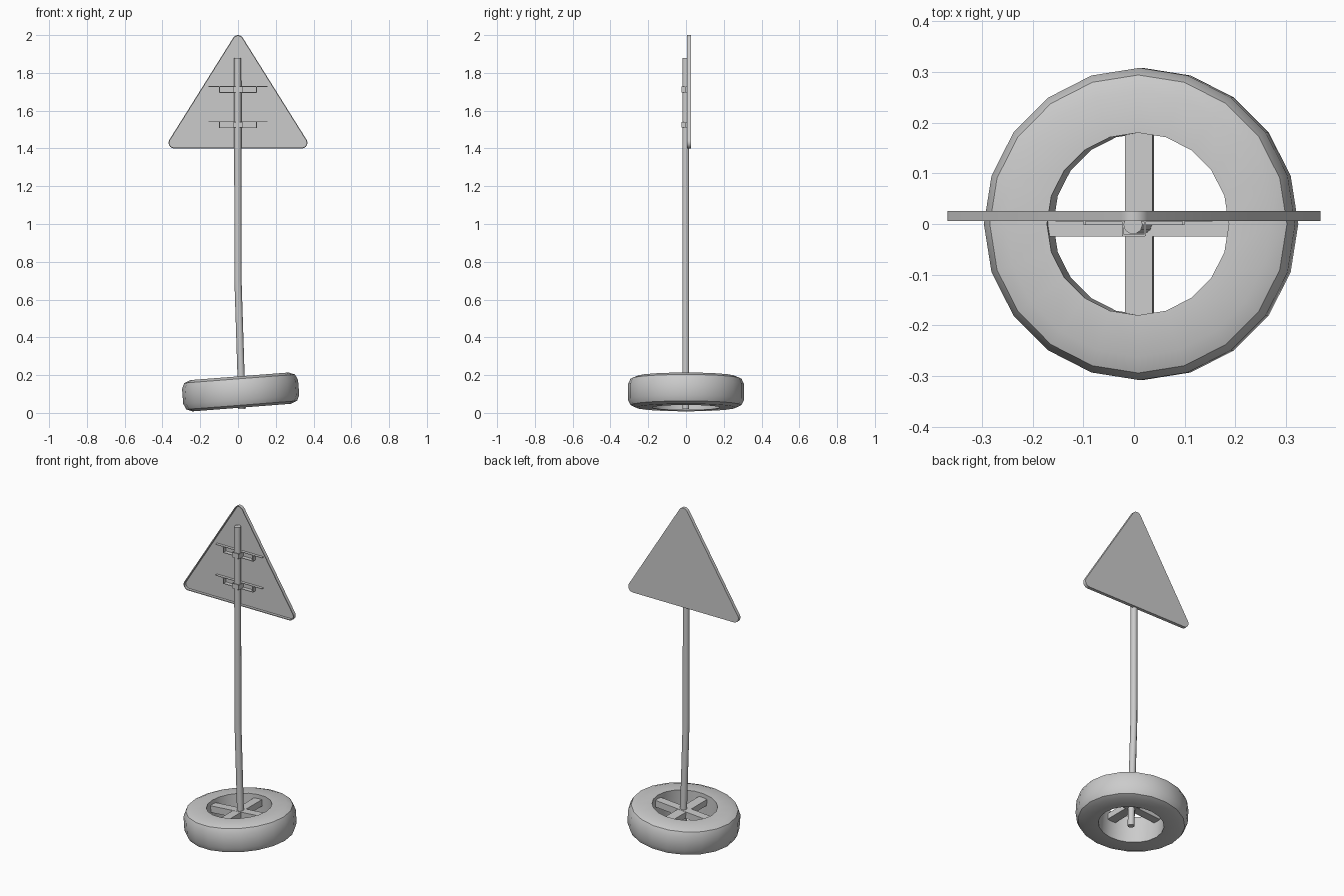
import bpy, bmesh, math
from mathutils import Matrix, Vector

if "Cube" in bpy.data.objects:
    bpy.data.objects.remove(bpy.data.objects["Cube"])


def finish(name, bm, smooth=None):
    bmesh.ops.recalc_face_normals(bm, faces=bm.faces[:])
    me = bpy.data.meshes.new(name)
    bm.to_mesh(me)
    bm.free()
    ob = bpy.data.objects.new(name, me)
    bpy.context.collection.objects.link(ob)
    if smooth:
        bpy.ops.object.select_all(action='DESELECT')
        ob.select_set(True)
        bpy.context.view_layer.objects.active = ob
        bpy.ops.object.shade_smooth_by_angle(angle=math.radians(smooth))
    return ob


def skin(name, loops, ring=False, smooth=None, matrix=None):
    """Bridge equal-length closed loops; cap the ends or close into a ring."""
    bm = bmesh.new()
    vs = [[bm.verts.new(p) for p in loop] for loop in loops]
    n = len(vs[0])
    pairs = list(zip(vs, vs[1:] + vs[:1])) if ring else list(zip(vs, vs[1:]))
    for a, b in pairs:
        for i in range(n):
            j = (i + 1) % n
            bm.faces.new((a[i], a[j], b[j], b[i]))
    if not ring:
        bm.faces.new(vs[0])
        bm.faces.new(vs[-1])
    if matrix:
        bm.transform(matrix)
    return finish(name, bm, smooth)


def boxes(name, specs, matrix=None):
    """One object from boxes given as (centre, size)."""
    bm = bmesh.new()
    for c, s in specs:
        m = Matrix.Translation(Vector(c)) @ Matrix.Diagonal((*s, 1))
        bmesh.ops.create_cube(bm, size=1, matrix=m)
    if matrix:
        bm.transform(matrix)
    return finish(name, bm)


def circle(r, z, n, cx=0, cy=0):
    return [(cx + r * math.cos(math.tau * i / n),
             cy + r * math.sin(math.tau * i / n), z) for i in range(n)]


# tilted tyre used as the base
tilt = Matrix.Translation((0.014, 0, 0.111)) @ Matrix.Rotation(math.radians(-4.4), 4, 'Y')
profile = [(0.18, 0.083), (0.262, 0.083), (0.294, 0.07), (0.308, 0.04),
           (0.308, -0.04), (0.294, -0.07), (0.262, -0.083), (0.18, -0.083)]
skin("tyre_base", [circle(r, z, 20) for r, z in profile], ring=True,
     smooth=25, matrix=tilt)

# crossed bars holding the pole inside the tyre
boxes("cross_bars", [((0, 0, 0.04), (0.37, 0.05, 0.04)),
                     ((0, 0, 0.04), (0.054, 0.37, 0.038))], tilt)

# slightly bent pole
path = [(0.02, 0.02), (0.016, 0.2), (0.0, 0.7), (-0.002, 1.88)]
skin("pole", [circle(0.019, z, 10, x, -0.001) for x, z in path], smooth=40)


# triangular sign pan, open toward the front
def triangle(r, y):
    pts = []
    for cx, cz, a0, a1 in ((0, 1.97, 32, 148), (-0.338, 1.43, 148, 270),
                           (0.338, 1.43, 270, 392)):
        for k in range(7):
            a = math.radians(a0 + (a1 - a0) * k / 6)
            pts.append((cx + r * math.cos(a), y, cz + r * math.sin(a)))
    return pts


skin("sign_panel", [triangle(0.03, 0.026), triangle(0.03, 0.006),
                    triangle(0.025, 0.006), triangle(0.025, 0.022)], smooth=30)

# mounting rails and pole clamps behind the sign
for name, z in (("upper", 1.712), ("lower", 1.525)):
    boxes(name + "_rail", [
        ((0, 0.014, z + 0.016), (0.31, 0.018, 0.003)),
        ((0, 0.010, z - 0.016), (0.20, 0.024, 0.003)),
        ((-0.098, 0.010, z), (0.004, 0.024, 0.03)),
        ((0.098, 0.010, z), (0.004, 0.024, 0.03))])
    boxes(name + "_clamp", [
        ((0, -0.0225, z), (0.044, 0.004, 0.03)),
        ((-0.022, -0.002, z), (0.004, 0.044, 0.03)),
        ((0.022, -0.002, z), (0.004, 0.044, 0.03))])
